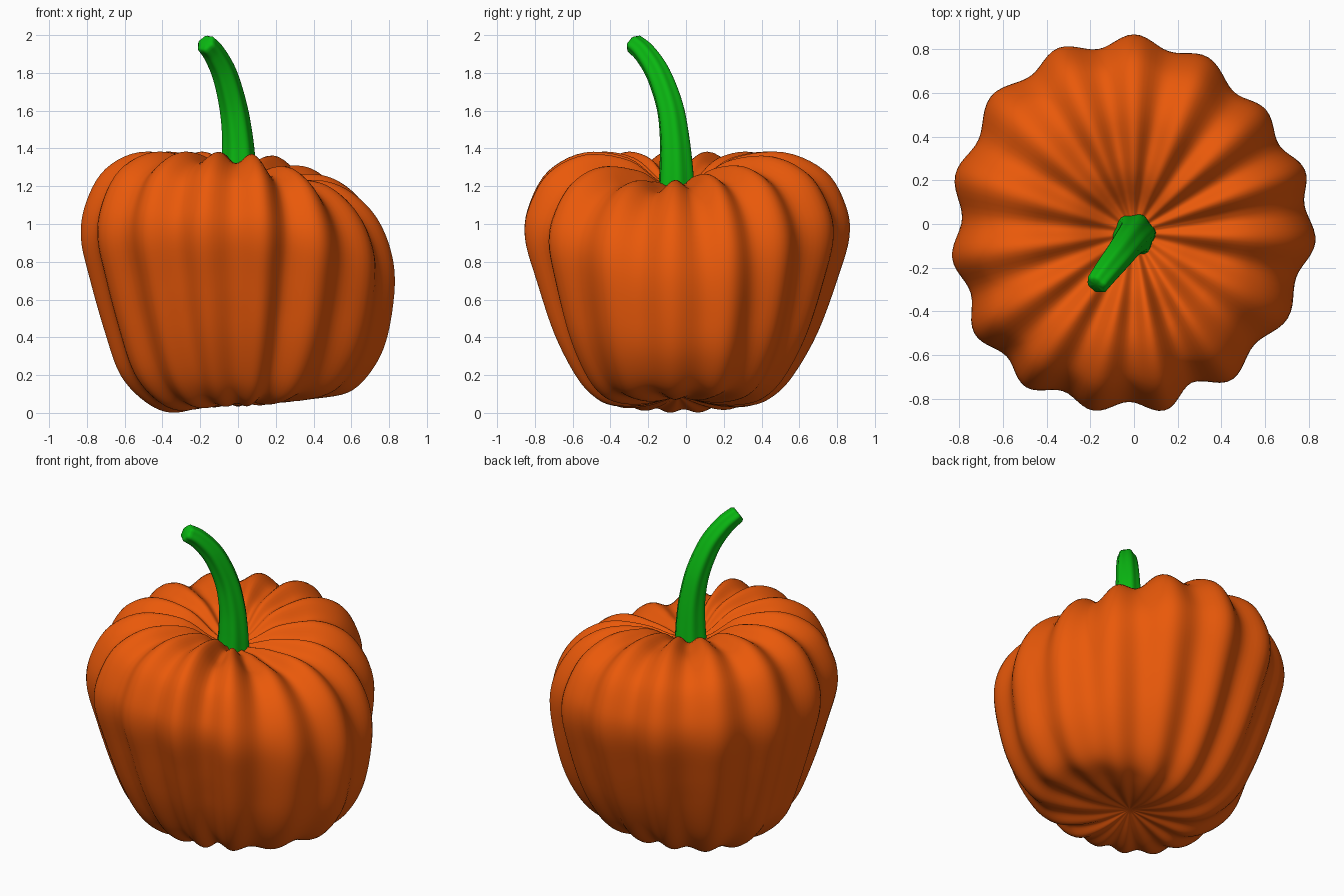
import bpy, bmesh, math
from mathutils import Vector

if "Cube" in bpy.data.objects:
    bpy.data.objects.remove(bpy.data.objects["Cube"])


def catmull(pts, steps):
    """Smooth interpolating curve through a few points."""
    pts = [Vector(p) for p in pts]
    ext = [2 * pts[0] - pts[1]] + pts + [2 * pts[-1] - pts[-2]]
    out = []
    for a, b, c, d in zip(ext, ext[1:], ext[2:], ext[3:]):
        for s in range(steps):
            t = s / steps
            out.append(0.5 * (2 * b + (c - a) * t + (2 * a - 5 * b + 4 * c - d) * t * t
                              + (3 * b - a - 3 * c + d) * t ** 3))
    return out + [pts[-1]]


def skin(name, rings, start, end, color, angle):
    """Closed surface through rings, capped with a centre point at each end."""
    bm = bmesh.new()
    vr = [[bm.verts.new(p) for p in ring] for ring in rings]
    n = len(vr[0])
    for a, b in zip(vr, vr[1:]):
        for i in range(n):
            j = (i + 1) % n
            bm.faces.new((a[i], a[j], b[j], b[i]))
    s, e = bm.verts.new(start), bm.verts.new(end)
    for i in range(n):
        j = (i + 1) % n
        bm.faces.new((s, vr[0][j], vr[0][i]))
        bm.faces.new((e, vr[-1][i], vr[-1][j]))
    bmesh.ops.recalc_face_normals(bm, faces=bm.faces)
    me = bpy.data.meshes.new(name)
    bm.to_mesh(me)
    bm.free()
    ob = bpy.data.objects.new(name, me)
    bpy.context.collection.objects.link(ob)
    mat = bpy.data.materials.new(name + "_colour")
    mat.diffuse_color = color
    mat.use_nodes = True
    mat.node_tree.nodes["Principled BSDF"].inputs["Base Color"].default_value = mat.diffuse_color
    me.materials.append(mat)
    bpy.context.view_layer.objects.active = ob
    ob.select_set(True)
    bpy.ops.object.shade_smooth_by_angle(angle=math.radians(angle))
    ob.select_set(False)
    return ob


# Lopsided body: (radius, height) profiles for right, left and front/back sides
right = [(0, .09), (.25, .07), (.45, .08), (.61, .12), (.73, .25), (.80, .42), (.835, .68),
         (.81, .88), (.73, 1.06), (.60, 1.19), (.45, 1.25), (.25, 1.245), (.1, 1.21), (0, 1.2)]
left = [(0, .09), (.2, .03), (.36, .0), (.5, .06), (.63, .2), (.71, .42), (.79, .7),
        (.84, .93), (.81, 1.12), (.71, 1.29), (.53, 1.38), (.3, 1.35), (.12, 1.23), (0, 1.2)]
front = [(0, .09), (.2, .04), (.37, .04), (.48, .09), (.58, .2), (.70, .42), (.80, .7),
         (.865, .93), (.845, 1.1), (.74, 1.28), (.53, 1.38), (.28, 1.35), (.11, 1.23), (0, 1.2)]
profiles = [catmull(p, 5) for p in (right, left, front)]
DIAGONAL = (-.045, .03, .05, -.01)      # radius change at 45, 135, 225, 315 degrees

# Rib crests (degrees), with one deeper groove at the front right
crests = [18, 39, 67, 90, 113, 137, 166, 190, 216, 236, 258, 279, 301, 329, 355]
valleys = [(a + b) / 2 for a, b in zip(crests, crests[1:])] + [366.5]
PER_RIB = 12
columns = []
for k, (v0, v1) in enumerate(zip([6.5] + valleys[:-1], valleys)):
    for i in range(PER_RIB):
        u = i / PER_RIB
        deep = 1.6 if (k == 11 and u > .5) or (k == 12 and u <= .5) else 1.0
        columns.append((math.radians(v0 + (v1 - v0) * u),
                        deep * (.5 + .5 * math.cos(math.tau * u))))


def body_column(ang, groove):
    c, s = math.cos(ang), math.sin(ang)
    wr, wl, wf = max(c, 0) ** 2, max(-c, 0) ** 2, s * s
    prof = [a * wr + b * wl + d * wf for a, b, d in zip(*profiles)]
    quadrant = int((ang % math.tau) / (math.pi / 2)) % 4
    grow = 1 + DIAGONAL[quadrant] * math.sin(2 * ang) ** 2
    # The rim sags toward the front right
    sag = .06 * math.exp(-((math.degrees(ang) - 322) / 32) ** 2)
    pts = []
    for i in range(1, len(prof) - 1):
        p, t = prof[i], prof[i + 1] - prof[i - 1]
        normal = Vector((t.y, -t.x)).normalized()
        high = min(1, max(0, (p.y - .6) / .6))
        amp = (.024 + .022 * min(1, p.y / .5) + .012 * high) * min(1, p.x / .4) ** 1.3
        q = p - normal * amp * groove
        r = q.x * grow
        z = q.y - sag * high * min(1, p.x / .3)
        pts.append((r * c, r * s - .04 * max(0, 1 - r / .8), max(z, 0)))
    return pts


cols = [body_column(*c) for c in columns]
skin("pumpkin_body", list(zip(*cols)), (0, -.04, .09), (0, -.04, 1.2), (.82, .10, .003, 1), 80)

# Curved, fluted stem: x, y, z, radius
path = catmull([(0, -.05, 1.18, .096), (.003, -.052, 1.3, .088), (-.002, -.06, 1.45, .078),
                (-.025, -.085, 1.62, .070), (-.07, -.145, 1.79, .063), (-.125, -.215, 1.9, .056),
                (-.170, -.275, 1.955, .050)], 5)
rings = []
for i, p in enumerate(path):
    d = (path[min(i + 1, len(path) - 1)] - path[max(i - 1, 0)]).xyz.normalized()
    side = d.cross(Vector((.6, -.8, 0))).cross(d).normalized()
    up = d.cross(side)
    ring = []
    for j in range(42):
        a = math.tau * j / 42
        r = p.w * (1 + .06 * math.cos(6 * a))
        ring.append(p.xyz + side * r * math.cos(a) + up * r * math.sin(a))
    rings.append(ring)
# Rounded tip
tip = path[-1].xyz
rings.append([tip + d * .012 + (q - tip) * .8 for q in rings[-1]])
skin("stem", rings, path[0].xyz, tip + d * .006, (.003, .48, .006, 1), 80)
